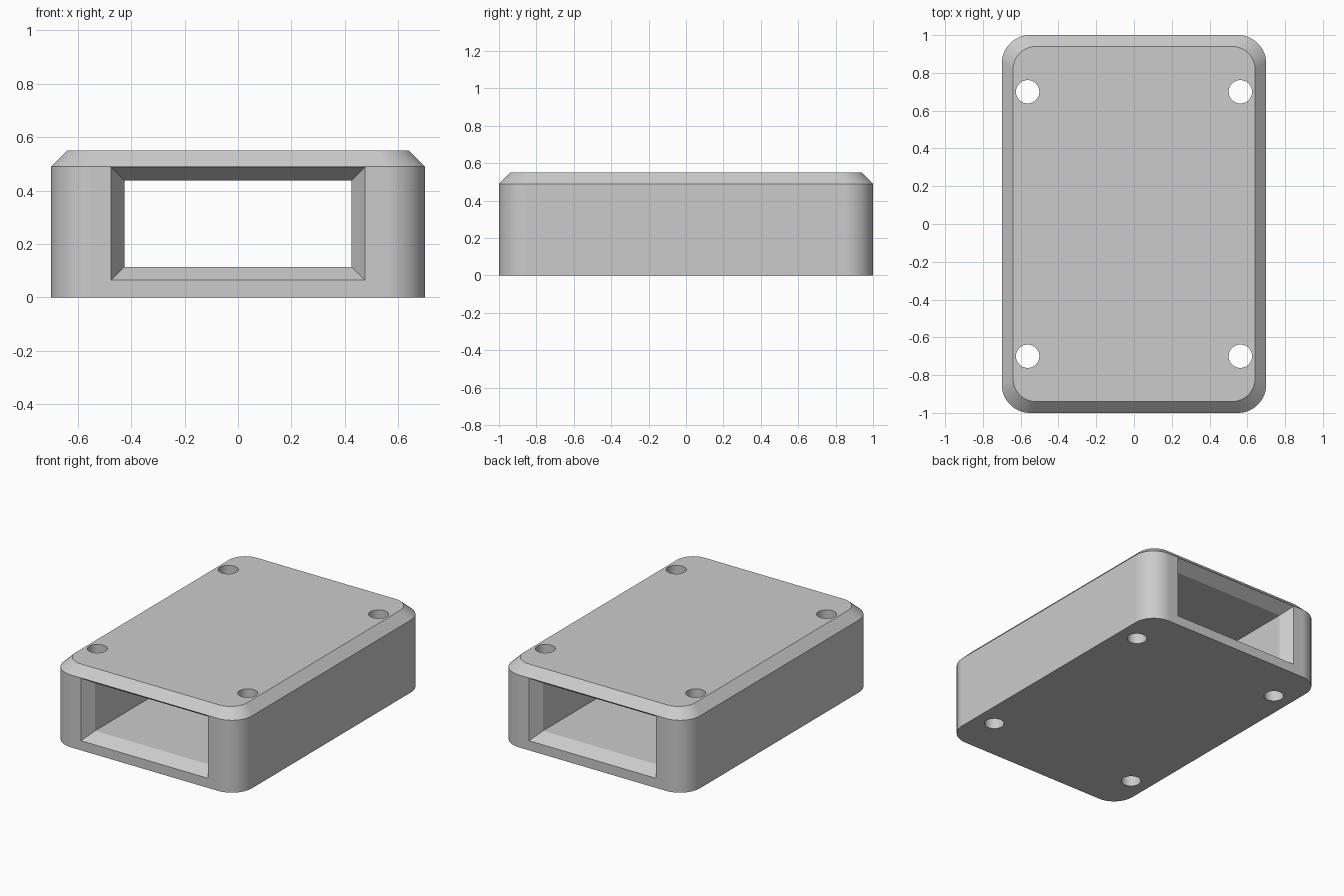
import bpy, bmesh
from math import pi, sin, cos, radians

if "Cube" in bpy.data.objects:
    bpy.data.objects.remove(bpy.data.objects["Cube"], do_unlink=True)

HALF_X, HALF_Y, HEIGHT = 0.70, 1.00, 0.55
CHAMFER = 0.06

# Single grey plastic
grey = bpy.data.materials.new("grey_plastic")
grey.use_nodes = True
colour = (0.6, 0.6, 0.6, 1)
grey.diffuse_color = colour
grey.node_tree.nodes["Principled BSDF"].inputs["Base Color"].default_value = colour


def rounded_rect(hx, hy, r, z, steps=16):
    """Counter-clockwise outline of a rectangle with rounded corners."""
    corners = ((1, 1), (-1, 1), (-1, -1), (1, -1))
    return [(sx * (hx - r) + r * cos(a), sy * (hy - r) + r * sin(a), z)
            for q, (sx, sy) in enumerate(corners)
            for a in [(q + i / steps) * pi / 2 for i in range(steps + 1)]]


def rectangle(hx, z0, z1, y):
    return [(-hx, y, z0), (hx, y, z0), (hx, y, z1), (-hx, y, z1)]


def circle(cx, cy, r, z, n=32):
    return [(cx + r * cos(2 * pi * i / n), cy + r * sin(2 * pi * i / n), z)
            for i in range(n)]


def loft(name, sections):
    """Closed solid skinned through matching outlines."""
    bm = bmesh.new()
    rings = [[bm.verts.new(p) for p in s] for s in sections]
    for a, b in zip(rings, rings[1:]):
        for i in range(len(a)):
            j = (i + 1) % len(a)
            bm.faces.new((a[i], a[j], b[j], b[i]))
    bm.faces.new(rings[0][::-1])
    bm.faces.new(rings[-1])
    bmesh.ops.recalc_face_normals(bm, faces=bm.faces)
    mesh = bpy.data.meshes.new(name)
    bm.to_mesh(mesh)
    bm.free()
    mesh.materials.append(grey)
    obj = bpy.data.objects.new(name, mesh)
    bpy.context.collection.objects.link(obj)
    return obj


# Rounded block with a chamfered top rim
body = loft("case_body", [
    rounded_rect(HALF_X, HALF_Y, 0.15, 0),
    rounded_rect(HALF_X, HALF_Y, 0.15, HEIGHT - CHAMFER),
    rounded_rect(HALF_X - CHAMFER, HALF_Y - CHAMFER, 0.12, HEIGHT)])

# Tunnel from front to back, flared at both mouths; the flare runs on
# past the end faces at the same slope
FLARE, OVER = 0.08, 0.02
grow = 0.05 * (FLARE + OVER) / FLARE
mouth, throat = HALF_Y + OVER, HALF_Y - FLARE
cutters = [loft("tunnel_cutter", [
    rectangle(0.425 + g, 0.115 - g, 0.438 + g, y)
    for y, g in ((-mouth, grow), (-throat, 0), (throat, 0), (mouth, grow))])]

# Four screw holes through the corners
for sx in (-1, 1):
    for sy in (-1, 1):
        cutters.append(loft("screw_hole_cutter", [
            circle(0.563 * sx, 0.70 * sy, 0.062, z) for z in (-0.1, HEIGHT + 0.1)]))

bpy.ops.object.select_all(action="DESELECT")
bpy.context.view_layer.objects.active = body
body.select_set(True)
for cutter in cutters:
    cutter.hide_render = True
    cut = body.modifiers.new("cut", "BOOLEAN")
    cut.operation, cut.solver, cut.object = "DIFFERENCE", "EXACT", cutter
    bpy.ops.object.modifier_apply(modifier=cut.name)
    bpy.data.objects.remove(cutter, do_unlink=True)

# Round corners shade smooth, flat faces stay flat
bpy.ops.object.shade_smooth_by_angle(angle=radians(25))
weighted = body.modifiers.new("flat_sides", "WEIGHTED_NORMAL")
weighted.keep_sharp = True
